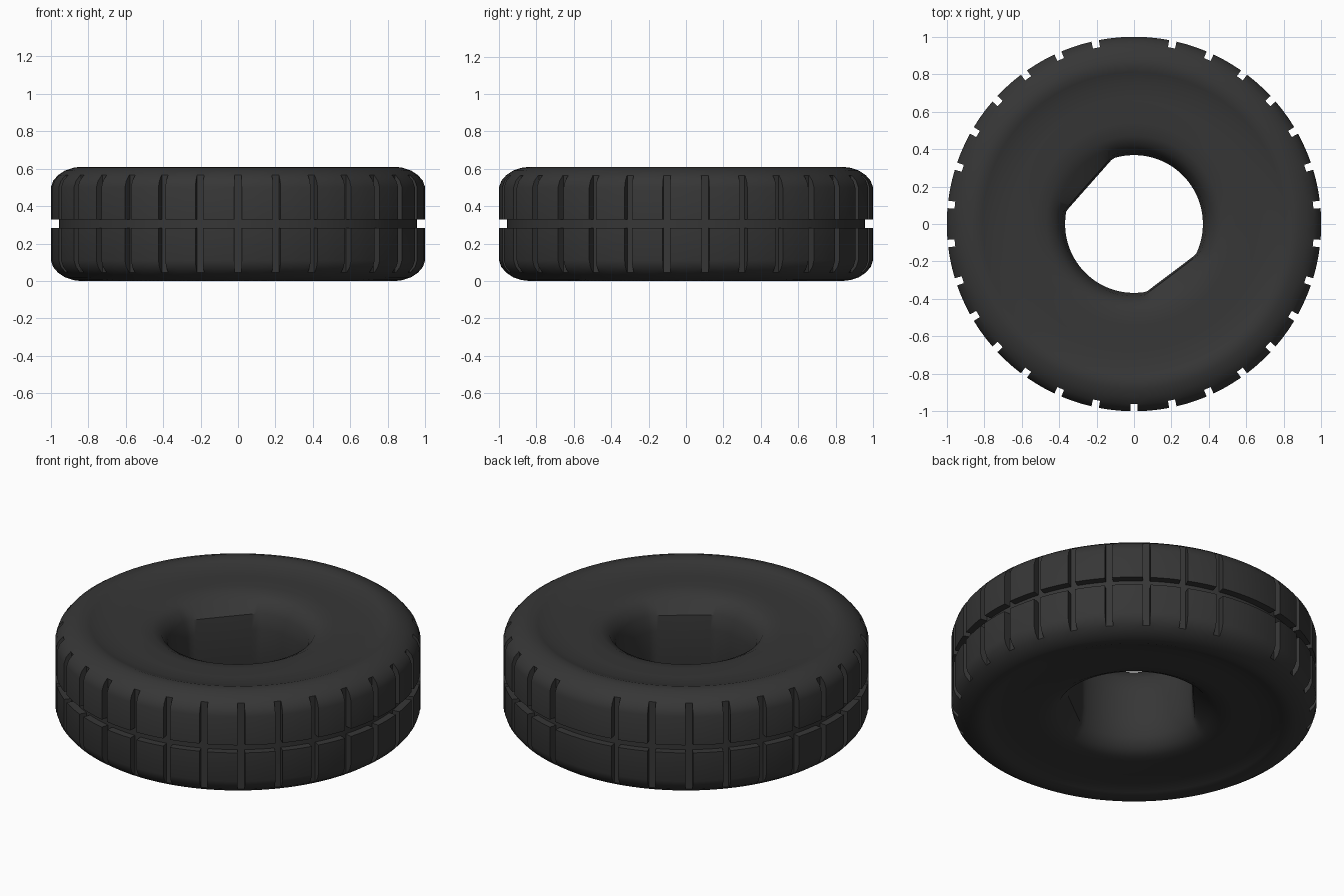
import bpy, bmesh, math
from mathutils import Vector

if "Cube" in bpy.data.objects:
    bpy.data.objects.remove(bpy.data.objects["Cube"])

HEIGHT = 0.61
MID = HEIGHT / 2
PITCH = 12            # degrees between tread grooves
HALF_CUT = 1.15       # half groove width in degrees
FLOOR = 0.957         # radius of the groove floors

rubber = bpy.data.materials.new("black rubber")
rubber.diffuse_color = (0.037, 0.037, 0.037, 1)
rubber.use_nodes = True
rubber.node_tree.nodes["Principled BSDF"].inputs["Base Color"].default_value = rubber.diffuse_color

# Upper half of the cross-section: tread, shoulder, recessed sidewall, bore
upper = [(1.0, 0.328), (1.0, 0.50), (0.988, 0.535), (0.962, 0.565),
         (0.925, 0.59), (0.88, 0.605), (0.84, 0.61), (0.81, 0.60),
         (0.75, 0.583), (0.66, 0.578), (0.54, 0.578), (0.47, 0.57),
         (0.42, 0.545), (0.385, 0.49), (0.368, 0.40)]
profile = upper + [(r, HEIGHT - z) for r, z in reversed(upper)]

# Angles around the tyre: two groove edges, then two points across each block
angles = []
for k in range(30):
    base = k * PITCH - 90
    angles += [base - HALF_CUT, base + HALF_CUT, base + 4.4, base + 7.6]

# Slightly flattened spots of the bore: (direction in degrees, distance)
flats = [(138.5, 0.317), (-53, 0.329)]


def bore_radius(r, deg):
    if r > 0.39:
        return r
    for direction, dist in flats:
        c = math.cos(math.radians(deg - direction))
        if c > 0.5:
            r = min(r, dist / c + (0.01 if r > 0.375 else 0))
    return r


# Tyre body: the closed cross-section swept around the vertical axis
bm = bmesh.new()
rings = []
for deg in angles:
    a = math.radians(deg)
    ring = []
    for r, z in profile:
        q = bore_radius(r, deg)
        ring.append(bm.verts.new((q * math.cos(a), q * math.sin(a), z)))
    rings.append(ring)

cut_faces = []
count, n = len(rings), len(profile)
for i in range(count):
    here, nxt = rings[i], rings[(i + 1) % count]
    # every block gap is a groove except the one at the back
    is_gap = i % 4 == 0 and i // 4 != 15
    for j in range(n):
        k = (j + 1) % n
        face = bm.faces.new((here[j], nxt[j], nxt[k], here[k]))
        is_band = j == n - 1                     # groove around the middle
        is_tread = j < 3 or n - 4 <= j < n - 1   # crosswise groove
        if is_band or (is_gap and is_tread):
            cut_faces.append(face)

# Tread grooves: sink the marked faces to the groove floor
result = bmesh.ops.extrude_face_region(bm, geom=cut_faces)
for v in [g for g in result["geom"] if isinstance(g, bmesh.types.BMVert)]:
    flat = Vector((v.co.x, v.co.y))
    flat *= FLOOR / flat.length
    v.co.x, v.co.y = flat
leftover = [f for f in cut_faces if f.is_valid]
if leftover:
    bmesh.ops.delete(bm, geom=leftover, context="FACES")
bmesh.ops.recalc_face_normals(bm, faces=bm.faces[:])

mesh = bpy.data.meshes.new("tyre")
bm.to_mesh(mesh)
bm.free()
mesh.materials.append(rubber)
tyre = bpy.data.objects.new("tyre", mesh)
bpy.context.collection.objects.link(tyre)
bpy.context.view_layer.objects.active = tyre
tyre.select_set(True)
bpy.ops.object.shade_smooth_by_angle(angle=math.radians(35))
